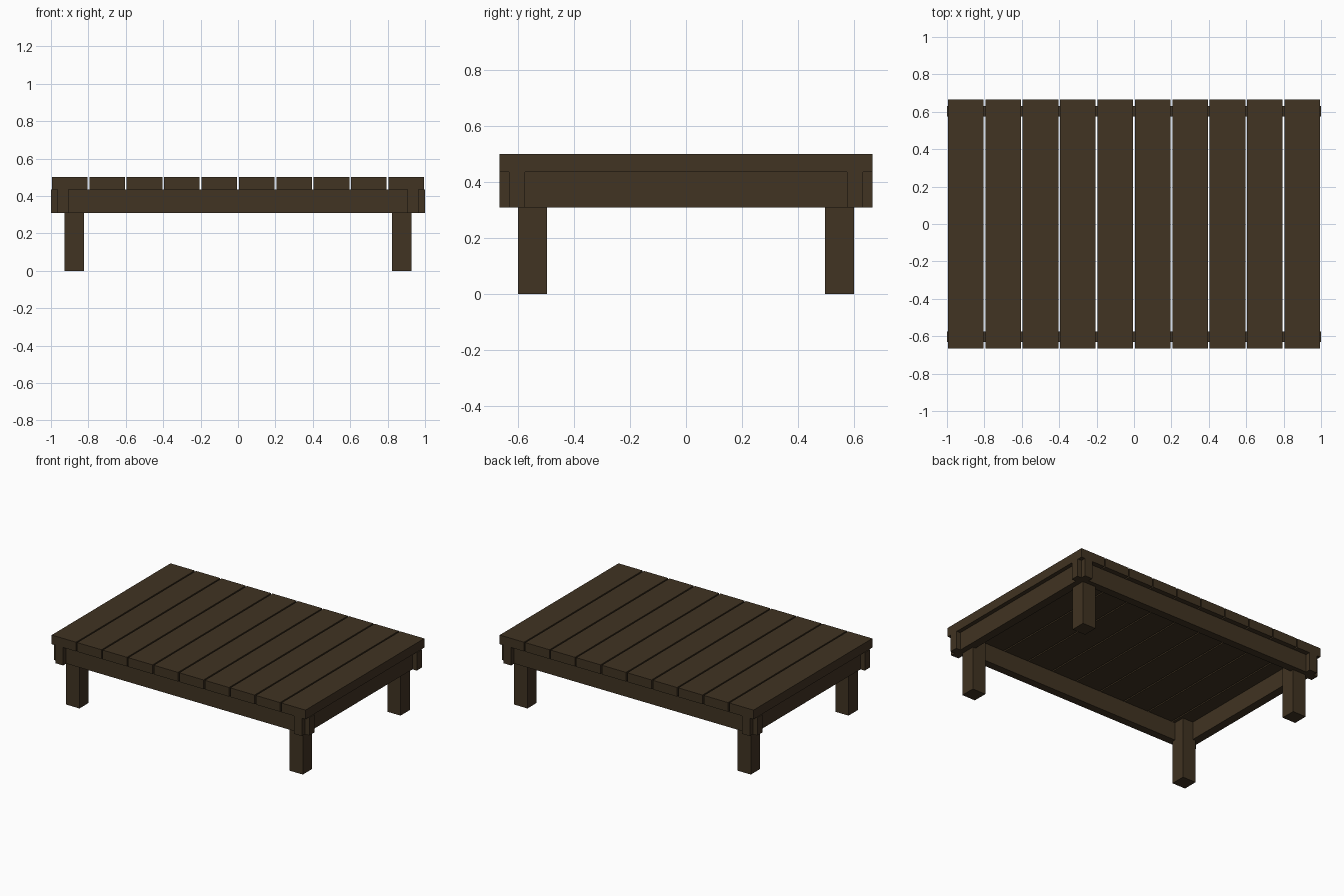
import bpy

cube = bpy.data.objects.get("Cube")
if cube:
    bpy.data.objects.remove(cube, do_unlink=True)

WOOD = (0.052, 0.033, 0.016, 1)
wood = bpy.data.materials.new("dark brown wood")
wood.use_nodes = True
wood.diffuse_color = WOOD
wood.node_tree.nodes["Principled BSDF"].inputs["Base Color"].default_value = WOOD


def board(name, centre, size):
    """Add a plain rectangular piece of timber."""
    bpy.ops.mesh.primitive_cube_add(size=1, location=centre)
    obj = bpy.context.object
    obj.name = name
    obj.scale = size
    bpy.ops.object.transform_apply(location=False, rotation=False, scale=True)
    obj.data.materials.append(wood)


TOP, RAIL_TOP, RAIL_BOTTOM = 0.5, 0.435, 0.308
HALF_X, HALF_Y = 1.0, 0.665
rail_z = (RAIL_TOP + RAIL_BOTTOM) / 2
rail_h = RAIL_TOP - RAIL_BOTTOM

# Table top planks with narrow gaps
count, pitch, gap = 10, 0.2, 0.01
for i in range(count):
    x = (i - (count - 1) / 2) * pitch
    board(f"top_plank_{i + 1}", (x, 0, (TOP + RAIL_TOP) / 2),
          (pitch - gap, 2 * HALF_Y, TOP - RAIL_TOP))

# Rails crossing at the corners, each end running past the joint
for side, label in ((-1, "front"), (1, "back")):
    board(f"{label}_rail", (0, side * 0.602, rail_z), (2 * HALF_X, 0.056, rail_h))
for side, label in ((-1, "right"), (1, "left")):
    board(f"{label}_rail", (side * 0.936, 0, rail_z), (0.06, 2 * HALF_Y, rail_h))

# Square legs, set into the frame and reaching up to the planks
for sx, x_label in ((-1, "right"), (1, "left")):
    for sy, y_label in ((-1, "front"), (1, "back")):
        board(f"{y_label}_{x_label}_leg", (sx * 0.876, sy * 0.547, RAIL_TOP / 2),
              (0.104, 0.104, RAIL_TOP))
